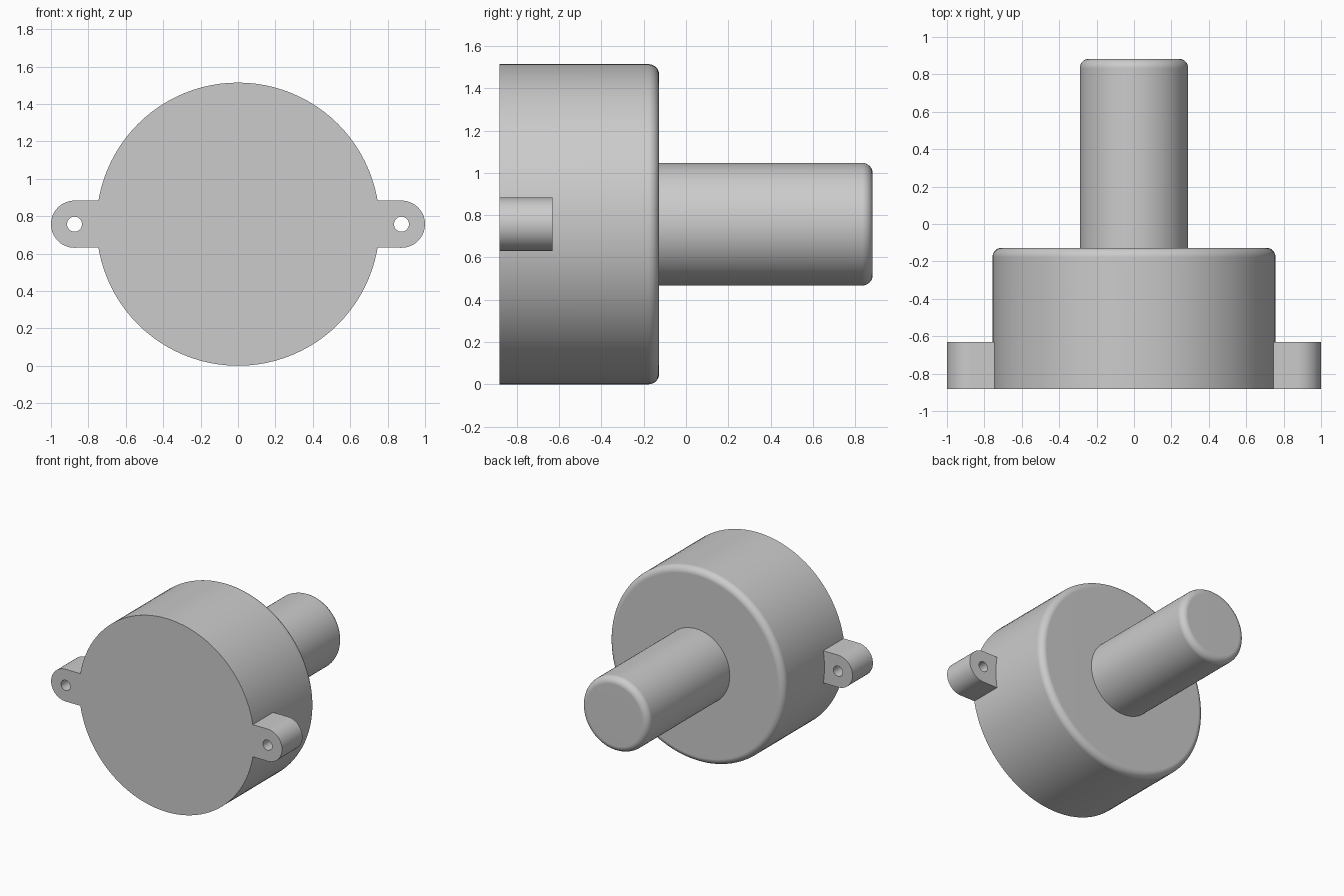
import bpy
import bmesh
from math import pi, sin, cos, asin, radians
from mathutils import Vector

cube = bpy.data.objects.get("Cube")
if cube:
    bpy.data.objects.remove(cube, do_unlink=True)

R = 0.757            # body radius, also the height of the axis
FRONT, STEP, BACK = -0.883, -0.127, 0.883
SHAFT_R, FILLET = 0.29, 0.05
EAR_R, EAR_X, EAR_DEPTH, HOLE_R = 0.126, 0.874, 0.252, 0.04

grey = bpy.data.materials.new("grey")
grey.use_nodes = True
colour = (0.6, 0.6, 0.6, 1)
grey.diffuse_color = colour
grey.node_tree.nodes["Principled BSDF"].inputs["Base Color"].default_value = colour


def finish(name, bm):
    """Turn a bmesh into a smooth-shaded object placed on the axis height."""
    bmesh.ops.recalc_face_normals(bm, faces=bm.faces)
    mesh = bpy.data.meshes.new(name)
    bm.to_mesh(mesh)
    bm.free()
    mesh.materials.append(grey)
    ob = bpy.data.objects.new(name, mesh)
    ob.location.z = R
    bpy.context.collection.objects.link(ob)
    bpy.ops.object.select_all(action="DESELECT")
    ob.select_set(True)
    bpy.context.view_layer.objects.active = ob
    bpy.ops.object.shade_smooth_by_angle(angle=radians(30))
    normals = ob.modifiers.new("flat_caps", "WEIGHTED_NORMAL")
    normals.keep_sharp = True
    return ob


def arc(cx, cy, r, start, end, steps):
    return [(cx + r * cos(start + (end - start) * i / steps),
             cy + r * sin(start + (end - start) * i / steps))
            for i in range(steps + 1)]


def lathe(name, radius, y0, y1):
    """Cylinder along y with a rounded rear rim."""
    rim = arc(radius - FILLET, y1 - FILLET, FILLET, 0, pi / 2, 8)
    profile = [(0, y0), (radius, y0)] + rim + [(0, y1)]
    bm = bmesh.new()
    verts = [bm.verts.new((x, y, 0)) for x, y in profile]
    edges = [bm.edges.new(pair) for pair in zip(verts, verts[1:])]
    bmesh.ops.spin(bm, geom=verts + edges, cent=(0, 0, 0), axis=(0, 1, 0),
                   angle=2 * pi, steps=96, use_merge=False)
    bmesh.ops.remove_doubles(bm, verts=bm.verts, dist=1e-4)
    return finish(name, bm)


def ear(name, side):
    """Mounting lug with a screw hole, its inner end fitted to the body."""
    half = asin(EAR_R / R)
    outline = arc(EAR_X, 0, EAR_R, -pi / 2, pi / 2, 32) + arc(0, 0, R - 0.002, half, -half, 8)
    hole = arc(EAR_X, 0, HOLE_R, 0, 2 * pi, 32)[:-1]
    bm = bmesh.new()
    edges = []
    for loop in (outline, hole):
        verts = [bm.verts.new((side * x, FRONT, z)) for x, z in loop]
        edges += [bm.edges.new(pair) for pair in zip(verts, verts[1:] + verts[:1])]
    bmesh.ops.triangle_fill(bm, edges=edges, use_beauty=True, normal=(0, -1, 0))
    solid = bmesh.ops.extrude_face_region(bm, geom=bm.faces[:], use_keep_orig=True)
    moved = [v for v in solid["geom"] if isinstance(v, bmesh.types.BMVert)]
    bmesh.ops.translate(bm, verts=moved, vec=Vector((0, EAR_DEPTH, 0)))
    return finish(name, bm)


# Drum body and output shaft
lathe("body", R, FRONT, STEP)
lathe("shaft", SHAFT_R, STEP - 0.01, BACK)

# Mounting lugs on both sides
for label, side in (("left", 1), ("right", -1)):
    ear("mounting_ear_" + label, side)
